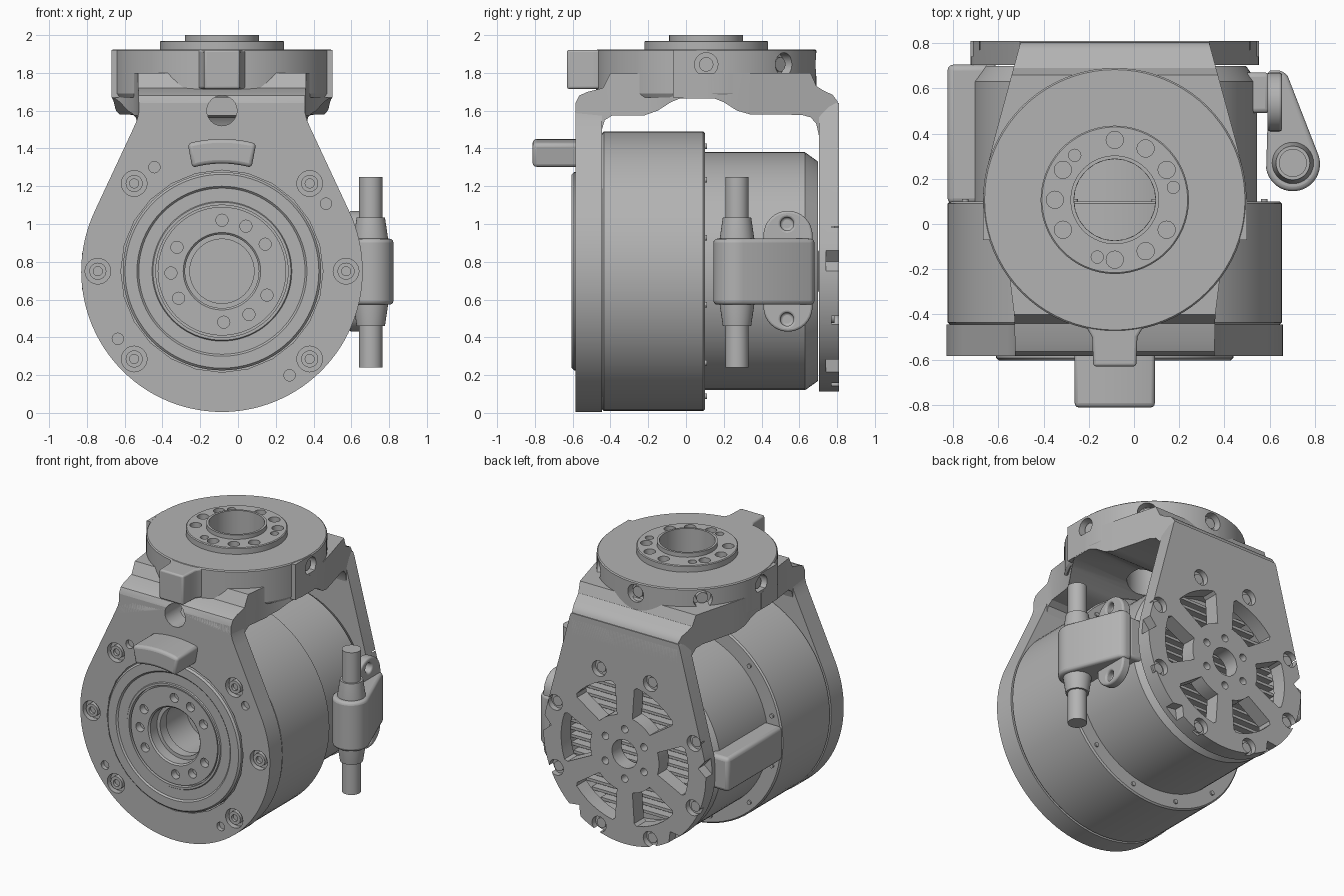
import bpy, bmesh
from math import sin, cos, radians, pi
from mathutils import Vector, Matrix

old = bpy.data.objects.get("Cube")
if old:
    bpy.data.objects.remove(old, do_unlink=True)

metal = bpy.data.materials.new("machined_grey")
metal.use_nodes = True
GREY = (0.45, 0.45, 0.45, 1)
metal.diffuse_color = GREY
metal.node_tree.nodes["Principled BSDF"].inputs["Base Color"].default_value = GREY

CX, CZ, CY = -0.085, 0.75, 0.107      # motor axis (x, z) and turntable centre y
AXIS = {"x": lambda u, v, t: (t, u, v), "y": lambda u, v, t: (u, t, v), "z": lambda u, v, t: (u, v, t)}
DIR = {"x": Vector((1, 0, 0)), "y": Vector((0, 1, 0)), "z": Vector((0, 0, 1))}


def finish(name, bm):
    bmesh.ops.recalc_face_normals(bm, faces=bm.faces[:])
    mesh = bpy.data.meshes.new(name)
    bm.to_mesh(mesh)
    bm.free()
    mesh.materials.append(metal)
    obj = bpy.data.objects.new(name, mesh)
    bpy.context.collection.objects.link(obj)
    return obj


def prism(name, points, axis, a, b, bevel=0):
    bm = bmesh.new()
    low, high = [[bm.verts.new(AXIS[axis](u, v, t)) for u, v in points] for t in (a, b)]
    bm.faces.new(low)
    bm.faces.new(high)
    n = len(points)
    for i in range(n):
        j = (i + 1) % n
        bm.faces.new((low[i], low[j], high[j], high[i]))
    obj = finish(name, bm)
    if bevel:
        mod = obj.modifiers.new("soft_edges", "BEVEL")
        mod.width, mod.segments = bevel, 3
        mod.limit_method, mod.angle_limit = "ANGLE", radians(35)
    return obj


def box(name, x, y, z, bevel=0):
    return prism(name, [(x[0], y[0]), (x[1], y[0]), (x[1], y[1]), (x[0], y[1])], "z", *z, bevel)


def arc(cu, cv, r, start, end, n=24):
    steps = [radians(start + (end - start) * i / n) for i in range(n + 1)]
    return [(cu + r * cos(a), cv + r * sin(a)) for a in steps]


def lathe(name, profile, axis, cu, cv, closed=False, n=80):
    """Revolve (radius, height) points around a line parallel to an axis."""
    bm = bmesh.new()
    rows = [[bm.verts.new(AXIS[axis](cu + r * cos(2 * pi * i / n), cv + r * sin(2 * pi * i / n), t))
             for i in range(n)] for r, t in profile]
    pairs = list(zip(rows, rows[1:])) + ([(rows[-1], rows[0])] if closed else [])
    for p, q in pairs:
        for i in range(n):
            j = (i + 1) % n
            bm.faces.new((p[i], p[j], q[j], q[i]))
    bmesh.ops.remove_doubles(bm, verts=bm.verts[:], dist=1e-5)
    return finish(name, bm)


def rods(name, specs, sides=24):
    """Cylinders given as (centre, direction, radius, length) in one mesh."""
    bm = bmesh.new()
    for centre, d, r, length in specs:
        turn = Vector(d).to_track_quat("Z", "Y").to_matrix().to_4x4()
        bmesh.ops.create_cone(bm, cap_ends=True, segments=sides, radius1=r, radius2=r,
                              depth=length, matrix=Matrix.Translation(centre) @ turn)
    return finish(name, bm)


def boolean(obj, tool, op="DIFFERENCE"):
    mod = obj.modifiers.new("shape", "BOOLEAN")
    mod.operation, mod.solver, mod.object = op, "EXACT", tool
    bpy.context.view_layer.objects.active = obj
    bpy.ops.object.modifier_apply(modifier=mod.name)
    bpy.data.objects.remove(tool, do_unlink=True)


def drill(obj, specs):
    boolean(obj, rods("drill", specs))


def ring(axis, cu, cv, r, t, angles, radius, length):
    return [(AXIS[axis](cu + r * cos(radians(a)), cv + r * sin(radians(a)), t), DIR[axis], radius, length)
            for a in angles]


def mirrored(half):
    """Complete a (half width, position) outline to both sides of the centre."""
    return [(CX + w, v) for w, v in half] + [(CX - w, v) for w, v in reversed(half)]


# Motor: wide drum, narrower rear housing, recessed finned rear
lathe("motor_body", [(0, -0.2), (0.18, -0.2), (0.18, -0.445), (0.73, -0.445), (0.74, -0.435),
                     (0.74, 0.09), (0.73, 0.1), (0.63, 0.1), (0.63, 0.63), (0.58, 0.7),
                     (0.52, 0.7), (0.52, 0.62), (0, 0.62)], "y", CX, CZ)
for i in range(-8, 9):
    z = CZ + i * 0.055
    w = (0.52 ** 2 - (z - CZ) ** 2) ** 0.5
    box("rear_fin", (CX - w, CX + w), (0.61, 0.68), (z - 0.01, z + 0.01))
rods("drum_screws", ring("y", CX, CZ, 0.685, 0.1, range(15, 375, 30), 0.015, 0.02))
box("side_block", (-0.825, -0.6), (0.09, 0.705), (0.63, 0.87), 0.025)

# Front arm of the bracket: round plate tapering to a neck
front = arc(CX, CZ, 0.745, 155, 385, 72) + mirrored(
    [(0.472, 1.5), (0.45, 1.55), (0.437, 1.6), (0.435, 1.64)])
arm = prism("front_arm", front, "y", -0.585, -0.445)
BOLTS = (0, 45, 135, 180, 225, 315)
drill(arm, [((CX, -0.5, CZ), DIR["y"], 0.535, 0.4), ((CX, -0.5, 1.6), DIR["y"], 0.08, 0.5)]
      + ring("y", CX, CZ, 0.657, -0.585, BOLTS, 0.068, 0.08)
      + ring("y", CX, CZ, 0.657, -0.585, (123, 33, 213, 303), 0.03, 0.06))
drill(rods("front_screws", ring("y", CX, CZ, 0.657, -0.56, BOLTS, 0.045, 0.04)),
      ring("y", CX, CZ, 0.657, -0.58, BOLTS, 0.024, 0.04))

# Front output cover with stepped rings and a bolt circle
cover = lathe("output_cover", [(0.525, -0.44), (0.525, -0.593), (0.513, -0.605), (0.45, -0.605),
                               (0.44, -0.595), (0.37, -0.595), (0.365, -0.602), (0.35, -0.602),
                               (0.35, -0.57), (0.34, -0.57), (0.34, -0.595), (0.205, -0.595),
                               (0.195, -0.585), (0.195, -0.51), (0.17, -0.51), (0.17, -0.44)],
              "y", CX, CZ, closed=True)
drill(cover, ring("y", CX, CZ, 0.27, -0.595, (90, 62, 32, -28, -58, -88, 212, 182, 152), 0.032, 0.1))

# Curved grip that stands out from the front arm
prism("front_grip", arc(CX, CZ, 0.7, 75, 105, 10) + arc(CX, CZ, 0.57, 106, 74, 10),
      "y", -0.812, -0.56, 0.02)

# Back arm with six windows, hub bolts and rim notches
back = arc(CX, CZ, 0.638, 166, 374, 72) + mirrored([(0.43, 1.62), (0.42, 1.64)])
arm = prism("back_arm", back, "y", 0.703, 0.81)
for a in range(0, 360, 60):
    shape = arc(CX, CZ, 0.5, a - 19, a + 19, 6) + arc(CX, CZ, 0.48, a + 21, a + 21, 1)[:1] + \
        arc(CX, CZ, 0.27, a + 17, a - 17, 4) + arc(CX, CZ, 0.48, a - 21, a - 21, 1)[:1]
    boolean(arm, prism("window", shape, "y", 0.6, 0.9))
RIM = (22, 70, 110, 158, 204, 250, 290, 336)
drill(arm, [((CX, 0.8, CZ), DIR["y"], 0.1, 0.4)]
      + ring("y", CX, CZ, 0.175, 0.81, range(30, 390, 60), 0.026, 0.4)
      + ring("y", CX, CZ, 0.588, 0.81, RIM, 0.055, 0.08))
rods("rear_screws", ring("y", CX, CZ, 0.588, 0.77, RIM, 0.035, 0.03))
for a in (5, 175, 232, 308):
    p = arc(CX, CZ, 0.64, a, a, 1)[0]
    boolean(arm, prism("notch", arc(*p, 0.06, a, a + 270, 3), "y", 0.74, 0.9))

# Bridge joining both arms: side profile limited by its plan outline
side = [(-0.585, 1.5), (-0.585, 1.64), (-0.565, 1.68), (-0.52, 1.7), (-0.44, 1.72), (-0.4, 1.8),
        (0.66, 1.8), (0.69, 1.73), (0.73, 1.705), (0.775, 1.685), (0.802, 1.65), (0.81, 1.6),
        (0.81, 1.47), (0.703, 1.47), (0.69, 1.53), (0.66, 1.565), (0.61, 1.578), (0.34, 1.58),
        (0.27, 1.6), (0.2, 1.645), (0.15, 1.665), (-0.03, 1.665), (-0.08, 1.645), (-0.15, 1.6),
        (-0.22, 1.575), (-0.39, 1.575), (-0.43, 1.55), (-0.445, 1.5)]
bridge = prism("bridge", side, "x", -1, 1)
plan = mirrored([(0.44, -0.6), (0.445, -0.4), (0.47, -0.2), (0.54, -0.08), (0.583, 0.0), (0.583, 0.13),
                 (0.565, 0.25), (0.535, 0.37), (0.41, 0.83)])
boolean(bridge, prism("plan", plan, "z", 1.4, 1.9), "INTERSECT")
drill(bridge, [((CX, CY, 1.7), DIR["z"], 0.18, 0.6)])
drill(bridge, [((CX, -0.5, 1.6), DIR["y"], 0.08, 0.4)])

# Turntable with flange, raised collar and bolt holes
table = lathe("turntable", [(0.18, 1.67), (0.57, 1.67), (0.583, 1.69), (0.583, 1.918), (0.576, 1.925),
                            (0.328, 1.925), (0.328, 1.965), (0.322, 1.97), (0.196, 1.97),
                            (0.196, 2.0), (0.18, 2.0)], "z", CX, CY, closed=True)
SPOKES = [Vector((cos(radians(a)), sin(radians(a)), 0)) for a in (0, 45, 90, 135, 180)]
HUB = Vector((CX, CY, 1.845))
pockets = [(HUB + d * 0.58, d, 0.062, 0.12) for d in SPOKES]
drill(table, ring("z", CX, CY, 0.265, 1.97, (90, 59, 30, -30, -59, -90, 210, 180, 150), 0.038, 0.12)
      + ring("z", CX, CY, 0.265, 1.97, (-107, 132, 12), 0.027, 0.12) + pockets)
rods("rim_screws", [(HUB + d * 0.53, d, 0.038, 0.05) for d in SPOKES])
for s in (-1, 1):
    ends = sorted((CX + s * 0.4, CX + s * 0.584))
    boss = box("side_boss", ends, (-0.07, 0.11), (1.67, 1.922))
    drill(boss, pockets)

# Front stop tab, flared where it meets the turntable
tab = mirrored([(0.095, -0.63), (0.1, -0.5), (0.13, -0.45), (0.2, -0.42), (0.2, -0.35)])
prism("front_tab", tab, "z", 1.715, 1.922, 0.012)

# Cable connector on the left side
box("connector_stub", (0.48, 0.6), (0.49, 0.67), (0.6, 0.9), 0.02)
flange = prism("connector_flange", arc(0.54, 0.94, 0.13, 0, 180, 16) + arc(0.54, 0.56, 0.13, 180, 360, 16),
               "x", 0.59, 0.655, 0.012)
drill(flange, [((0.64, 0.535, z), DIR["x"], 0.035, 0.08) for z in (0.495, 1.0)])
hull = [(0.59, 0.68), (0.655, 0.68), (0.68, 0.655)] + arc(0.703, 0.265, 0.12, 18, -170, 24) + [(0.59, 0.42)]
prism("connector_housing", hull, "z", 0.573, 0.922, 0.02)
lathe("cable_sleeve", [(0, 0.46), (0.075, 0.46), (0.092, 0.575), (0.092, 0.92), (0.075, 1.035), (0, 1.035)],
      "z", 0.703, 0.27, n=32)
rods("cable", [((0.703, 0.27, 0.745), DIR["z"], 0.062, 1.01)], 32)

# Smooth the round walls while keeping edges crisp
bpy.ops.object.select_all(action="DESELECT")
for obj in bpy.context.collection.objects:
    if obj.type == "MESH" and metal.name in obj.data.materials:
        obj.select_set(True)
        bpy.context.view_layer.objects.active = obj
bpy.ops.object.shade_smooth_by_angle(angle=radians(30))
